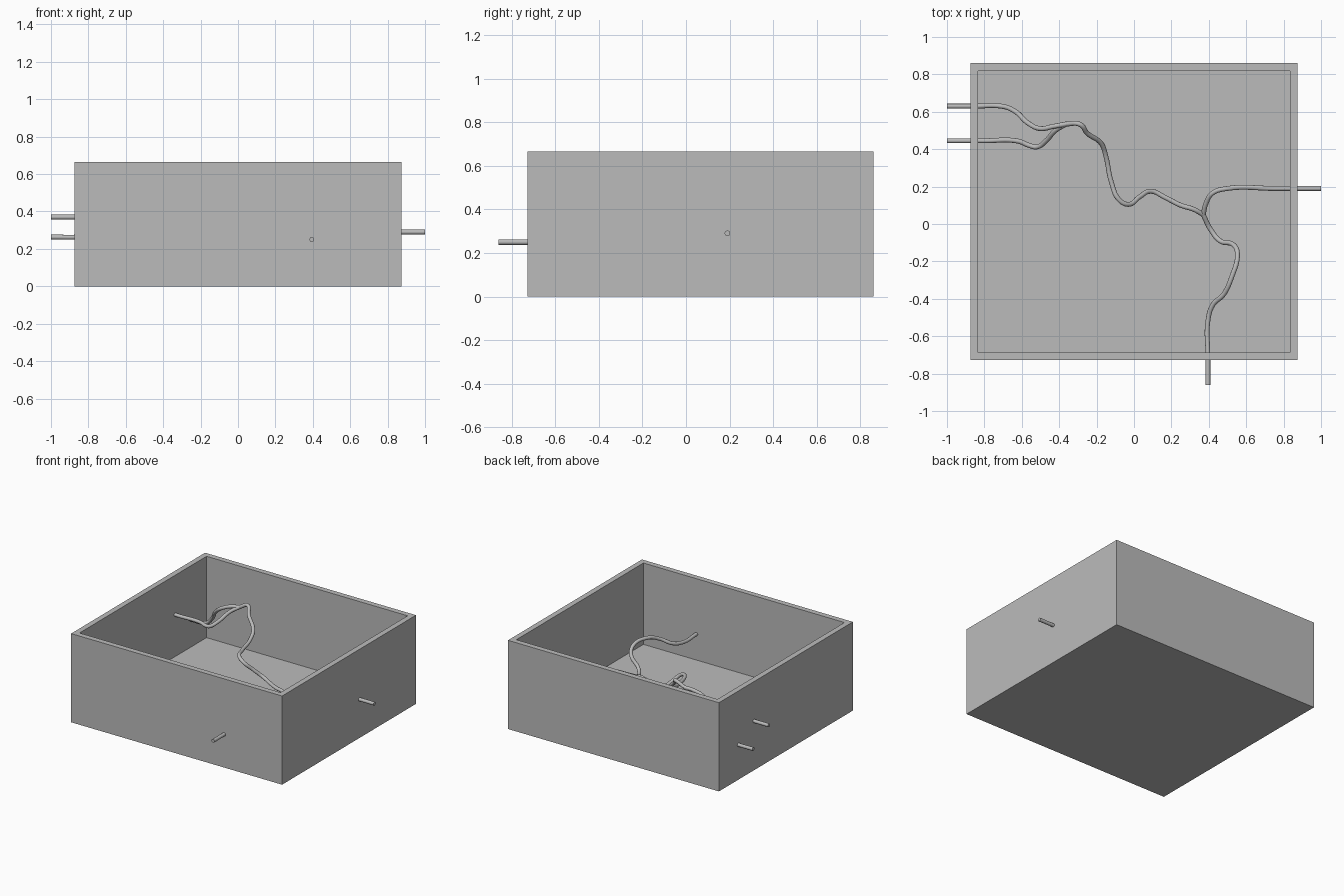
import bpy
import bmesh
import math
from mathutils import Vector

default = bpy.data.objects.get("Cube")
if default:
    bpy.data.objects.remove(default, do_unlink=True)

TUBE_RADIUS = 0.013
HEIGHT = 0.665
WALL = 0.058
FLOOR = 0.055

# Single plain grey for everything
grey = bpy.data.materials.new("plain grey")
grey.use_nodes = True
colour = (0.5, 0.5, 0.5, 1)
grey.diffuse_color = colour
grey.node_tree.nodes["Principled BSDF"].inputs["Base Color"].default_value = colour


def make_open_box(name, centre, size):
    """Block whose top face is inset and pushed down to form the cavity."""
    bm = bmesh.new()
    bmesh.ops.create_cube(bm, size=1)
    bmesh.ops.scale(bm, vec=size, verts=bm.verts)
    bmesh.ops.translate(bm, vec=centre, verts=bm.verts)
    bm.normal_update()
    top = max(bm.faces, key=lambda f: f.calc_center_median().z)
    bmesh.ops.inset_region(bm, faces=[top], thickness=WALL)
    cavity = bmesh.ops.extrude_discrete_faces(bm, faces=[top])["faces"][0]
    bmesh.ops.translate(bm, vec=(0, 0, FLOOR - HEIGHT), verts=cavity.verts)
    bmesh.ops.recalc_face_normals(bm, faces=bm.faces)
    mesh = bpy.data.meshes.new(name)
    bm.to_mesh(mesh)
    bm.free()
    mesh.materials.append(grey)
    obj = bpy.data.objects.new(name, mesh)
    bpy.context.collection.objects.link(obj)
    return obj


def make_tube(name, points):
    """Round tube swept along a smooth path, closed at both ends."""
    curve = bpy.data.curves.new(name, "CURVE")
    curve.dimensions = "3D"
    curve.bevel_depth = TUBE_RADIUS
    curve.bevel_resolution = 4
    curve.resolution_u = 8
    curve.use_fill_caps = True
    spline = curve.splines.new("BEZIER")
    spline.bezier_points.add(len(points) - 1)
    for knot, point in zip(spline.bezier_points, points):
        knot.co = Vector(point)
        knot.handle_left_type = knot.handle_right_type = "AUTO"
    curve.materials.append(grey)
    obj = bpy.data.objects.new(name, curve)
    bpy.context.collection.objects.link(obj)
    bpy.ops.object.select_all(action="DESELECT")
    obj.select_set(True)
    bpy.context.view_layer.objects.active = obj
    bpy.ops.object.convert(target="MESH")
    bpy.ops.object.shade_smooth_by_angle(angle=math.radians(40))
    return bpy.context.object


# Open tray with thick walls
make_open_box("open_box", (0, 0.066, HEIGHT / 2), (1.75, 1.587, HEIGHT))

# Points where the branches meet the main tube
upper_joint = (-0.36, 0.535, 0.52)
lower_joint = (0.37, 0.05, 0.22)

# Inlet from the back of the side wall, rising to the upper joint
make_tube("rear_inlet_tube", [
    (-1, 0.63, 0.263), (-0.85, 0.63, 0.263), (-0.71, 0.63, 0.27),
    (-0.64, 0.605, 0.33), (-0.56, 0.535, 0.43), (-0.5, 0.51, 0.48),
    (-0.43, 0.522, 0.51), upper_joint])

# Inlet nearer the front, joining the same point
make_tube("front_inlet_tube", [
    (-1, 0.445, 0.37), (-0.8, 0.445, 0.37), (-0.62, 0.443, 0.37),
    (-0.56, 0.42, 0.37), (-0.52, 0.412, 0.38), (-0.47, 0.445, 0.42),
    (-0.42, 0.5, 0.48), upper_joint])

# Winding main tube between the two joints
make_tube("main_tube", [
    upper_joint, (-0.29, 0.533, 0.55), (-0.25, 0.485, 0.51),
    (-0.175, 0.43, 0.44), (-0.15, 0.36, 0.4), (-0.12, 0.22, 0.38),
    (-0.08, 0.13, 0.38), (-0.03, 0.105, 0.36), (0.03, 0.145, 0.3),
    (0.09, 0.175, 0.25), (0.17, 0.14, 0.24), (0.25, 0.1, 0.24),
    (0.32, 0.078, 0.24), lower_joint])

# Outlet through the side wall
make_tube("side_outlet_tube", [
    lower_joint, (0.385, 0.11, 0.25), (0.42, 0.165, 0.28),
    (0.5, 0.19, 0.29), (0.75, 0.19, 0.29), (1, 0.19, 0.29)])

# Outlet through the front wall
make_tube("front_outlet_tube", [
    lower_joint, (0.41, -0.03, 0.19), (0.46, -0.09, 0.21),
    (0.53, -0.11, 0.27), (0.553, -0.16, 0.32), (0.52, -0.29, 0.34),
    (0.48, -0.375, 0.31), (0.42, -0.435, 0.27), (0.395, -0.52, 0.25),
    (0.395, -0.7, 0.25), (0.395, -0.86, 0.25)])
